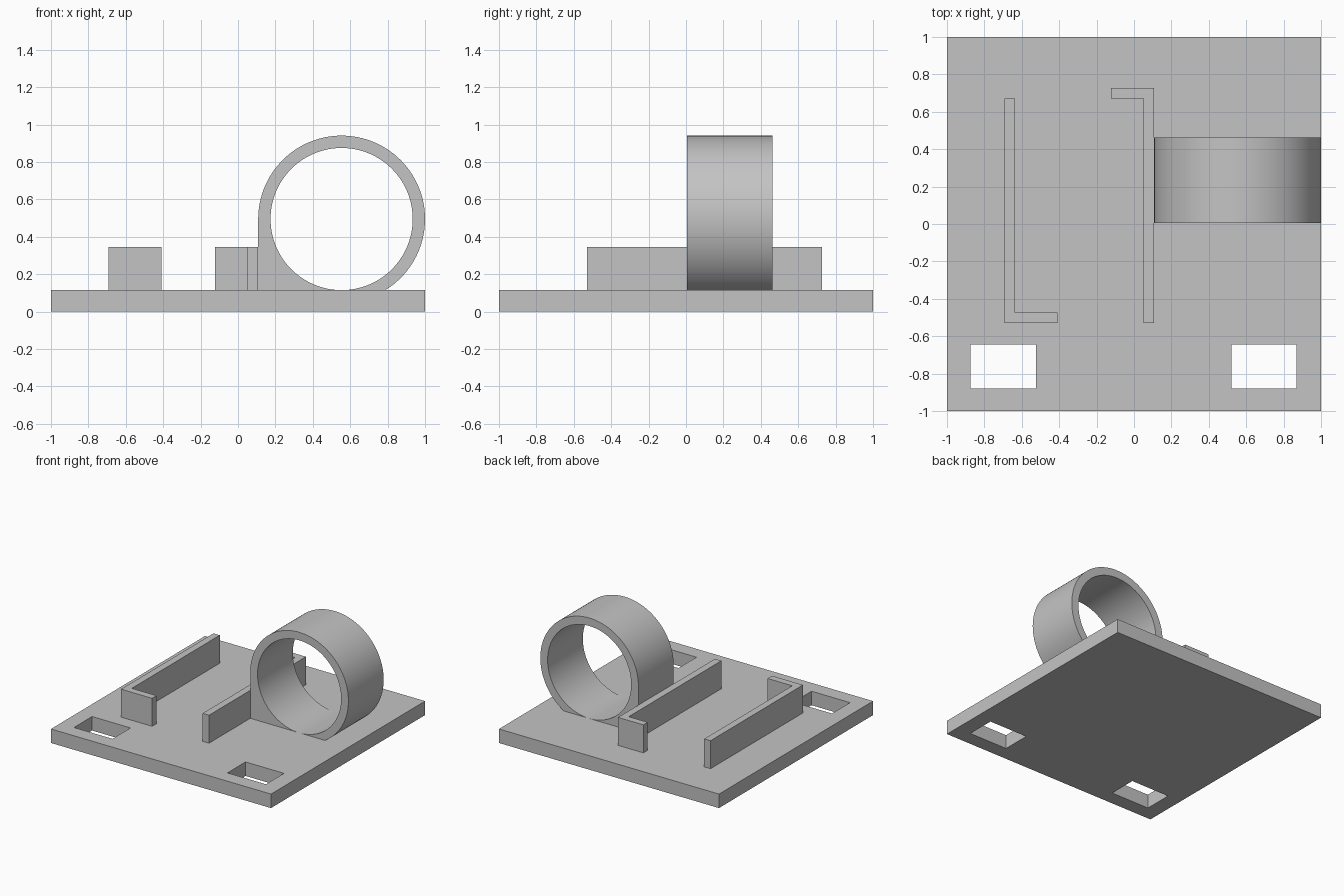
import bpy
import bmesh
from math import cos, sin, tau

if "Cube" in bpy.data.objects:
    bpy.data.objects.remove(bpy.data.objects["Cube"], do_unlink=True)

PLATE_TOP = 0.115
RAIL_TOP = 0.345

grey = bpy.data.materials.new("light grey")
grey.use_nodes = True
colour = (0.55, 0.55, 0.55, 1)
grey.diffuse_color = colour
grey.node_tree.nodes["Principled BSDF"].inputs["Base Color"].default_value = colour


def finish(name, bm):
    bmesh.ops.recalc_face_normals(bm, faces=bm.faces)
    mesh = bpy.data.meshes.new(name)
    bm.to_mesh(mesh)
    bm.free()
    mesh.materials.append(grey)
    obj = bpy.data.objects.new(name, mesh)
    bpy.context.collection.objects.link(obj)
    return obj


def extrude(bm, offset):
    """Give all the flat faces in bm a thickness."""
    moved = bmesh.ops.extrude_face_region(bm, geom=bm.faces[:], use_keep_orig=True)
    verts = [g for g in moved["geom"] if isinstance(g, bmesh.types.BMVert)]
    bmesh.ops.translate(bm, verts=verts, vec=offset)


# Base plate: a grid of cells with two slots left open near the front
xs = [-1, -0.875, -0.525, 0.52, 0.87, 1]
ys = [-1, -0.88, -0.645, 1]
slots = {(1, 1), (3, 1)}
bm = bmesh.new()
grid = [[bm.verts.new((x, y, 0)) for y in ys] for x in xs]
for i in range(len(xs) - 1):
    for j in range(len(ys) - 1):
        if (i, j) not in slots:
            bm.faces.new((grid[i][j], grid[i + 1][j], grid[i + 1][j + 1], grid[i][j + 1]))
extrude(bm, (0, 0, PLATE_TOP))
finish("base_plate", bm)


# L-shaped rails
def rail(name, outline):
    bm = bmesh.new()
    bm.faces.new([bm.verts.new((x, y, PLATE_TOP)) for x, y in outline])
    extrude(bm, (0, 0, RAIL_TOP - PLATE_TOP))
    finish(name, bm)


rail("right_rail", [(-0.692, -0.53), (-0.41, -0.53), (-0.41, -0.472),
                    (-0.635, -0.472), (-0.635, 0.67), (-0.692, 0.67)])
rail("left_rail", [(0.05, -0.53), (0.108, -0.53), (0.108, 0.728),
                   (-0.122, 0.728), (-0.122, 0.672), (0.05, 0.672)])

# Ring holder: round bore, outer wall squared off beside the rail, foot sunk in the plate
CX, CZ, OUTER, INNER = 0.554, 0.495, 0.446, 0.38
FRONT, BACK, DEPTH, SIDES = 0.005, 0.463, 0.405, 128
bm = bmesh.new()
inner, outer = [], []
for k in range(SIDES):
    c, s = cos(tau * k / SIDES), sin(tau * k / SIDES)
    reach = OUTER
    if s < -0.001:
        if c < -0.001:
            reach = OUTER / -c
        elif c < 0.001:
            reach = DEPTH
        reach = min(reach, DEPTH / -s)
    for loop, r in ((inner, INNER), (outer, reach)):
        loop.append(bm.verts.new((CX + r * c, FRONT, CZ + r * s)))
for k in range(SIDES):
    n = (k + 1) % SIDES
    bm.faces.new((inner[k], outer[k], outer[n], inner[n]))
extrude(bm, (0, BACK - FRONT, 0))
ring = finish("ring_holder", bm)
bpy.ops.object.select_all(action="DESELECT")
ring.select_set(True)
bpy.context.view_layer.objects.active = ring
bpy.ops.object.shade_smooth_by_angle()
